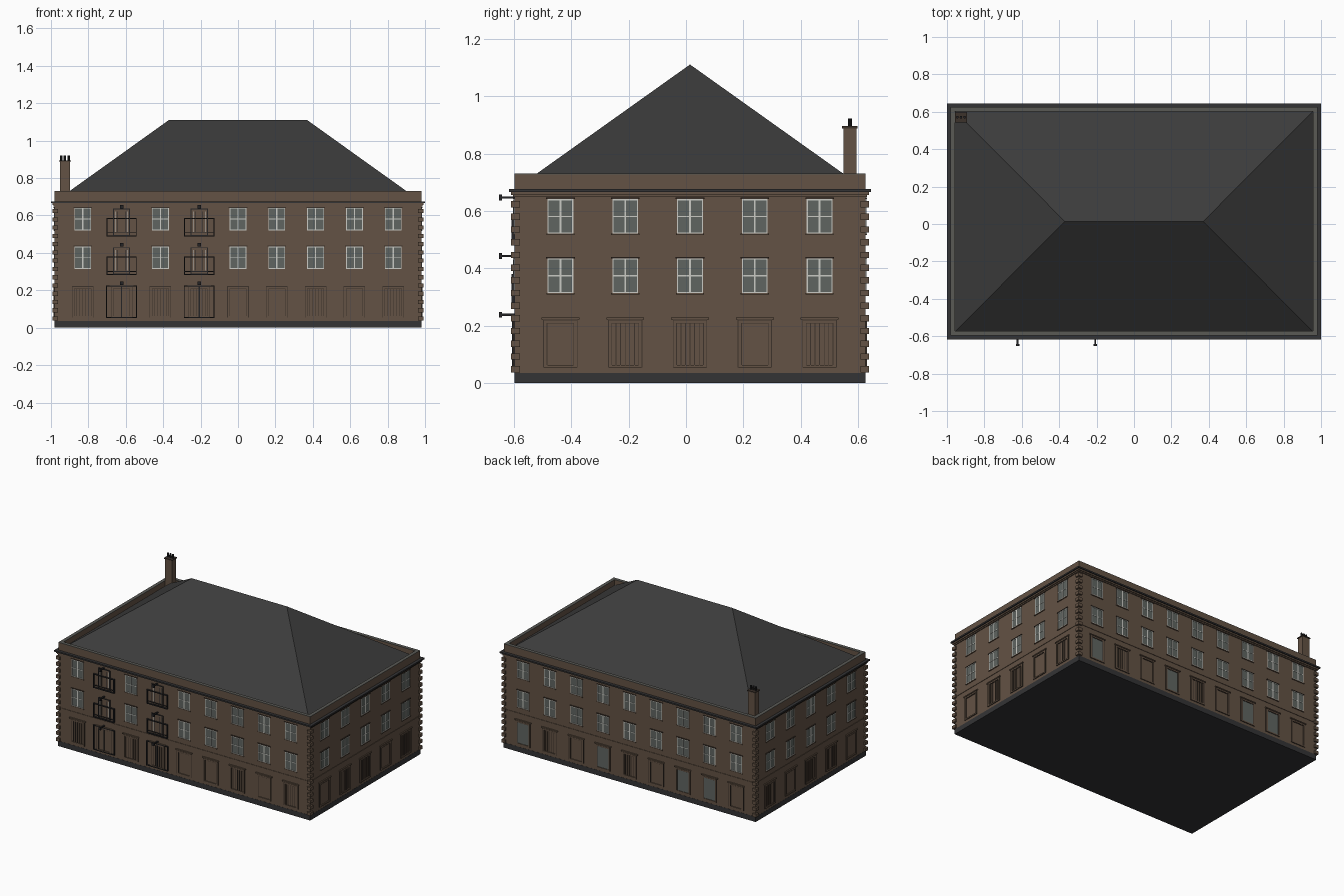
import bpy, bmesh
from mathutils import Vector

cube = bpy.data.objects.get("Cube")
if cube:
    bpy.data.objects.remove(cube, do_unlink=True)

# Main sizes
HX, HY, CY = 0.98, 0.611, 0.014
EAVE, PARAPET, RIDGE = 0.69, 0.73, 1.11


def material(name, rgb):
    m = bpy.data.materials.new(name)
    m.use_nodes = True
    col = (*rgb, 1)
    m.diffuse_color = col
    m.node_tree.nodes["Principled BSDF"].inputs["Base Color"].default_value = col
    return m


MATS = {
    "stone": material("brown stone", (0.125, 0.085, 0.058)),
    "slate": material("dark slate", (0.045, 0.045, 0.045)),
    "plinth": material("charcoal plinth", (0.034, 0.034, 0.036)),
    "iron": material("black iron", (0.017, 0.017, 0.019)),
    "glass": material("grey green glass", (0.115, 0.13, 0.12)),
    "white": material("off white paint", (0.6, 0.6, 0.56)),
    "coping": material("grey coping", (0.1, 0.1, 0.09)),
    "joint": material("dark brown trim", (0.045, 0.032, 0.024)),
}
parts = {}


def mesh(name, mat):
    """One bmesh per named part, finished at the end."""
    if name not in parts:
        parts[name] = (bmesh.new(), mat)
    return parts[name][0]


def box(bm, x0, x1, y0, y1, z0, z1):
    lo, hi = Vector((x0, y0, z0)), Vector((x1, y1, z1))
    vs = bmesh.ops.create_cube(bm, size=1)["verts"]
    for v in vs:
        v.co = (lo + hi) / 2 + v.co * (hi - lo)


def slab(bm, out, z0, z1):
    """Block over the whole plan, grown outwards."""
    box(bm, -HX - out, HX + out, CY - HY - out, CY + HY + out, z0, z1)


def ring(bm, out, inner, z0, z1):
    """Hollow rectangular band following the walls."""
    x, y, w = HX + out, HY + out, out - inner
    for s in (-1, 1):
        ya, yb = sorted((CY + s * y, CY + s * (y - w)))
        box(bm, -x, x, ya, yb, z0, z1)
        xa, xb = sorted((s * x, s * (x - w)))
        box(bm, xa, xb, CY - y + w, CY + y - w, z0, z1)


def wall_box(bm, wall, u, w, z0, z1, depth, base=-0.004):
    """Block on a wall: u is its centre along the wall, depth its projection."""
    axis, s = wall
    if axis == "y":
        a, b = sorted((CY + s * (HY + base), CY + s * (HY + depth)))
        box(bm, u - w / 2, u + w / 2, a, b, z0, z1)
    else:
        a, b = sorted((s * (HX + base), s * (HX + depth)))
        box(bm, a, b, CY + u - w / 2, CY + u + w / 2, z0, z1)


def outline(bm, wall, u, w, z0, z1, t, depth):
    for s in (-1, 1):
        wall_box(bm, wall, u + s * (w - t) / 2, t, z0, z1, depth)
    wall_box(bm, wall, u, w - 2 * t, z0, z0 + t, depth)
    wall_box(bm, wall, u, w - 2 * t, z1 - t, z1, depth)


# Body, plinth, parapet and cornice
slab(mesh("plinth", "plinth"), 0.001, 0, 0.036)
slab(mesh("walls", "stone"), 0, 0.034, EAVE)
ring(mesh("parapet", "stone"), 0, -0.024, EAVE - 0.01, PARAPET - 0.003)
ring(mesh("parapet_coping", "coping"), 0, -0.024, PARAPET - 0.003, PARAPET)
ring(mesh("cornice_lower", "stone"), 0.006, -0.01, 0.648, 0.656)
ring(mesh("cornice_middle", "stone"), 0.012, -0.01, 0.656, 0.666)
ring(mesh("cornice_top", "plinth"), 0.02, -0.01, 0.666, 0.676)
ring(mesh("string_course", "stone"), 0.003, -0.01, 0.268, 0.274)

# Hipped roof
bm = mesh("hipped_roof", "slate")
ex, ey, rx = 0.957, 0.59, 0.37
eaves = [bm.verts.new((sx * ex, CY + sy * ey, EAVE))
         for sx, sy in ((-1, -1), (1, -1), (1, 1), (-1, 1))]
left, right = (bm.verts.new((s * rx, CY, RIDGE)) for s in (1, -1))
a, b, c, d = eaves
for f in ((a, b, left, right), (b, c, left), (c, d, right, left), (d, a, right), (d, c, b, a)):
    bm.faces.new(f)

# Corner quoins
bm = mesh("quoins", "stone")
for i in range(14):
    z = 0.038 + i * 0.0442
    for sx in (-1, 1):
        for sy in (-1, 1):
            xs = sorted((sx * (HX - 0.018), sx * (HX + 0.012)))
            ys = sorted((CY + sy * (HY - 0.018), CY + sy * (HY + 0.012)))
            box(bm, *xs, *ys, z, z + 0.022)


def sash_window(wall, u, z, w=0.09, h=0.12):
    wall_box(mesh("window_glass", "glass"), wall, u, w, z, z + h, 0.001)
    frames = mesh("window_frames", "white")
    outline(frames, wall, u, w, z, z + h, 0.004, 0.003)
    wall_box(frames, wall, u, 0.006, z, z + h, 0.003)
    wall_box(frames, wall, u, w, z + h / 2 - 0.002, z + h / 2 + 0.002, 0.0028)
    wall_box(mesh("window_lintels", "joint"), wall, u, w + 0.01, z + h, z + h + 0.005, 0.006)
    wall_box(mesh("window_sills", "stone"), wall, u, w + 0.008, z - 0.005, z, 0.006)


def ground_opening(wall, u, style, w=0.115, z0=0.054, z1=0.222):
    wall_box(mesh("opening_lintels", "stone"), wall, u, w + 0.012, z1, z1 + 0.007, 0.008)
    trim = mesh("opening_trim", "joint")
    outline(trim, wall, u, w, z0, z1, 0.003, 0.004)
    outline(mesh("opening_surrounds", "stone"), wall, u, w - 0.006, z0, z1 - 0.003, 0.009, 0.006)
    outline(trim, wall, u, w - 0.024, z0, z1 - 0.012, 0.0025, 0.004)
    if style == "glass":
        wall_box(mesh("shop_glass", "glass"), wall, u, w - 0.029, z0, z1 - 0.014, 0.002)
    elif style == "slats":
        for k in range(-2, 3):
            wall_box(trim, wall, u + k * 0.016, 0.003, z0, z1 - 0.012, 0.003)


def railing_bay(wall, u, z):
    """Tall casement with a shallow iron railing across it."""
    wall_box(mesh("casement_panels", "stone"), wall, u, 0.09, z, z + 0.145, 0.002)
    iron = mesh("railings", "iron")
    outline(iron, wall, u, 0.092, z, z + 0.145, 0.005, 0.005)
    lights = mesh("casement_bars", "white")
    for s in (-1, 1):
        wall_box(lights, wall, u + s * 0.032, 0.003, z + 0.02, z + 0.13, 0.0035)
        wall_box(iron, wall, u + s * 0.02, 0.003, z + 0.02, z + 0.13, 0.0035)
    outline(iron, wall, u, 0.162, z - 0.004, z + 0.095, 0.005, 0.011)
    wall_box(iron, wall, u, 0.162, z + 0.014, z + 0.018, 0.01, 0.005)


FRONT, BACK, LEFT, RIGHT = ("y", -1), ("y", 1), ("x", 1), ("x", -1)
BAYS = (1, 3)
FRONT_STYLE = "slats plain slats slats plain plain slats plain slats".split()
BACK_STYLE = "plain glass glass plain slats glass plain slats glass".split()
SIDE_STYLE = "plain slats slats plain slats".split()

# Long walls
for wall, styles in ((FRONT, FRONT_STYLE), (BACK, BACK_STYLE)):
    for i, style in enumerate(styles):
        u = (i - 4) * 0.2075
        ground_opening(wall, u, style)
        for z in (0.314, 0.521):
            if wall == FRONT and i in BAYS:
                railing_bay(wall, u, z - 0.029)
            else:
                sash_window(wall, u, z)

# Short walls
for wall in (LEFT, RIGHT):
    for i, style in enumerate(SIDE_STYLE):
        u = (i - 2) * 0.2257
        ground_opening(wall, u, style, w=0.12)
        for z in (0.314, 0.521):
            sash_window(wall, u, z)

# Iron door frames and bracket lamps below and between the railings
for i in BAYS:
    u = (i - 4) * 0.2075
    iron = mesh("door_ironwork", "iron")
    outline(iron, FRONT, u, 0.165, 0.052, 0.226, 0.005, 0.009)
    wall_box(iron, FRONT, u, 0.006, 0.054, 0.222, 0.007)
    for z in (0.238, 0.443, 0.647):
        lamp = mesh("bracket_lamps", "iron")
        wall_box(lamp, FRONT, u, 0.01, z - 0.004, z + 0.004, 0.046)
        wall_box(lamp, FRONT, u, 0.018, z - 0.01, z + 0.01, 0.054, 0.044)

# Chimney with three pots
bm = mesh("chimney_stack", "stone")
box(bm, -0.953, -0.897, 0.548, 0.594, EAVE - 0.01, 0.89)
box(mesh("chimney_cap", "joint"), -0.957, -0.893, 0.544, 0.598, 0.888, 0.895)
bm = mesh("chimney_pots", "iron")
for k in (-1, 0, 1):
    pot = bmesh.ops.create_cone(bm, cap_ends=True, segments=10, radius1=0.007,
                                radius2=0.007, depth=0.03)["verts"]
    bmesh.ops.translate(bm, verts=pot, vec=(-0.925 + k * 0.019, 0.571, 0.907))

# Turn every part into an object
for name, (bm, mat) in parts.items():
    bmesh.ops.recalc_face_normals(bm, faces=bm.faces)
    data = bpy.data.meshes.new(name)
    bm.to_mesh(data)
    bm.free()
    data.materials.append(MATS[mat])
    bpy.context.collection.objects.link(bpy.data.objects.new(name, data))
